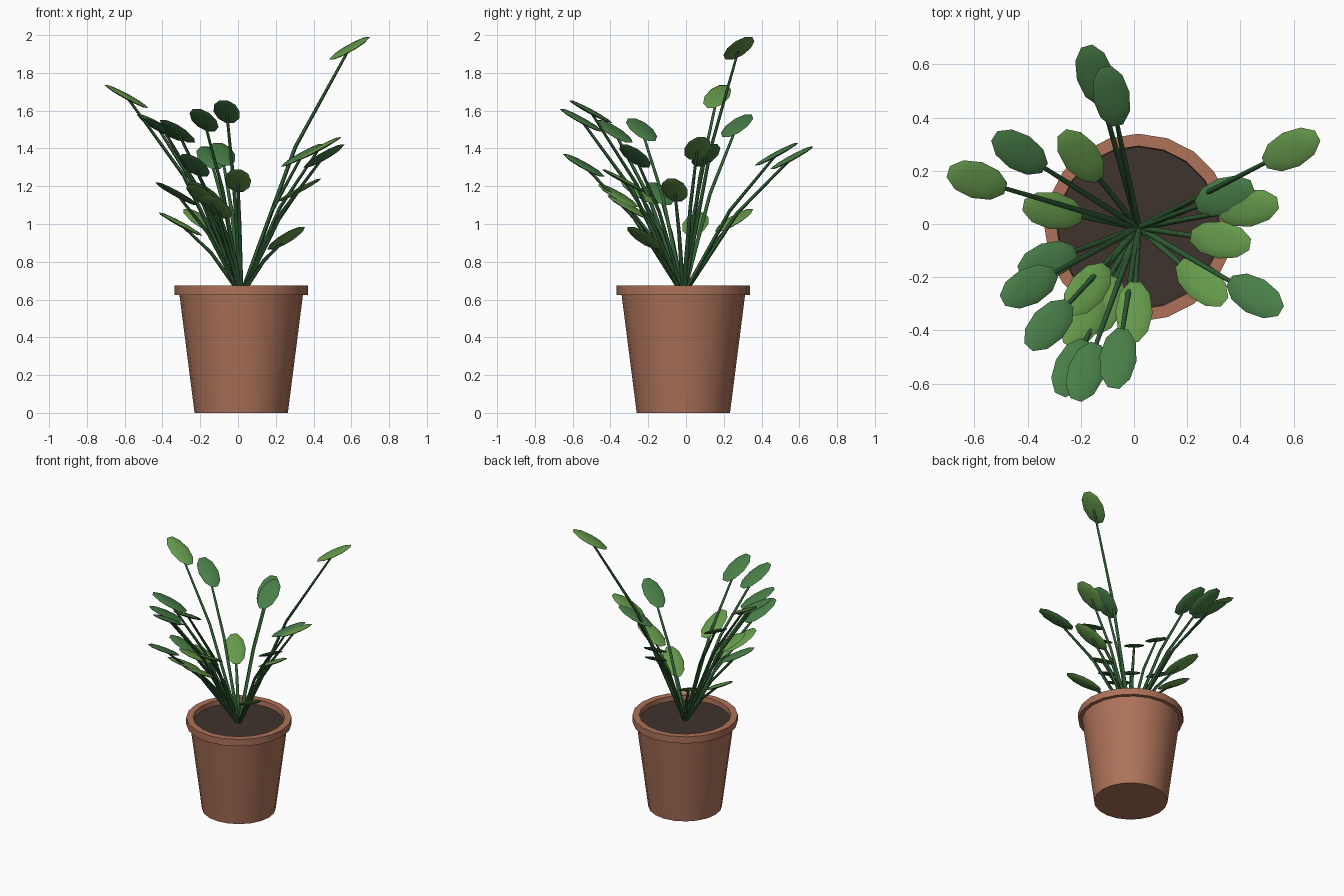
import bpy, bmesh, math
from mathutils import Vector, Matrix

if "Cube" in bpy.data.objects:
    bpy.data.objects.remove(bpy.data.objects["Cube"])

CX, CY = 0.017, -0.014
SOIL_Z = 0.64


def material(name, color):
    m = bpy.data.materials.new(name)
    m.diffuse_color = (*color, 1)
    m.use_nodes = True
    m.node_tree.nodes["Principled BSDF"].inputs["Base Color"].default_value = m.diffuse_color
    return m


TERRACOTTA = material("terracotta", (0.42, 0.17, 0.10))
SOIL = material("soil", (0.05, 0.033, 0.027))
STEM = material("stem_green", (0.03, 0.11, 0.035))
DARK = material("leaf_dark", (0.065, 0.21, 0.065))
LIGHT = material("leaf_light", (0.13, 0.32, 0.07))


def finish(bm, name, mat, angle=30):
    bmesh.ops.recalc_face_normals(bm, faces=bm.faces)
    me = bpy.data.meshes.new(name)
    bm.to_mesh(me)
    bm.free()
    me.materials.append(mat)
    ob = bpy.data.objects.new(name, me)
    bpy.context.collection.objects.link(ob)
    bpy.context.view_layer.objects.active = ob
    bpy.ops.object.select_all(action='DESELECT')
    ob.select_set(True)
    bpy.ops.object.shade_smooth_by_angle(angle=math.radians(angle))
    return ob


def skin(bm, rings):
    """Join successive rings of vertices with quads and cap both ends."""
    for a, b in zip(rings, rings[1:]):
        n = len(a)
        for i in range(n):
            bm.faces.new((a[i], a[(i + 1) % n], b[(i + 1) % n], b[i]))
    bm.faces.new(rings[0])
    bm.faces.new(rings[-1])


def lathe(name, profile, mat, sides=20):
    bm = bmesh.new()
    rings = []
    for r, z in profile:
        rings.append([bm.verts.new((CX + r * math.cos(2 * math.pi * i / sides),
                                    CY + r * math.sin(2 * math.pi * i / sides), z))
                      for i in range(sides)])
    skin(bm, rings)
    return finish(bm, name, mat)


def stem(name, points, radii, sides=6):
    bm = bmesh.new()
    rings = []
    for k, (p, r) in enumerate(zip(points, radii)):
        d = points[min(k + 1, len(points) - 1)] - points[max(k - 1, 0)]
        side = d.cross(Vector((0, 0, 1))).normalized()
        up = side.cross(d).normalized()
        rings.append([bm.verts.new(p + r * (math.cos(2 * math.pi * i / sides) * side
                                            + math.sin(2 * math.pi * i / sides) * up))
                      for i in range(sides)])
    skin(bm, rings)
    return finish(bm, name, STEM, 60)


def leaf(name, centre, azimuth, mat):
    bm = bmesh.new()
    bmesh.ops.create_uvsphere(bm, u_segments=10, v_segments=6, radius=1)
    m = (Matrix.Translation(centre) @ Matrix.Rotation(azimuth, 4, 'Z')
         @ Matrix.Rotation(math.radians(-28), 4, 'Y')
         @ Matrix.Diagonal((0.134, 0.07, 0.012, 1)))
    bm.transform(m)
    return finish(bm, name, mat, 80)


# Pot body, rim and soil
lathe("pot", [(0.247, 0), (0.327, 0.625), (0.353, 0.625), (0.353, 0.675),
              (0.307, 0.675), (0.302, 0.60)], TERRACOTTA)
lathe("soil", [(0.301, 0.59), (0.304, SOIL_Z)], SOIL)

# Leaf centres
dark_leaves = [
    (-0.147, 0.56, 1.35), (-0.085, 0.48, 1.37), (-0.43, 0.27, 1.52),
    (-0.325, -0.14, 1.16), (-0.395, -0.235, 1.50), (-0.32, -0.38, 1.49),
    (-0.23, -0.54, 1.31), (-0.18, -0.555, 1.55), (-0.06, -0.505, 1.595),
    (0.455, -0.27, 1.36), (0.34, 0.105, 1.365)]
light_leaves = [
    (-0.20, 0.255, 1.02), (-0.59, 0.165, 1.675), (-0.305, 0.05, 1.00),
    (-0.175, -0.245, 1.165), (-0.19, -0.36, 1.15), (-0.11, -0.305, 1.09),
    (0.0, -0.33, 1.23), (0.255, -0.22, 0.925), (0.325, -0.06, 1.18),
    (0.43, 0.06, 1.40), (0.59, 0.28, 1.93)]

# Bent stem and tilted leaf for each position
root = Vector((CX, CY, SOIL_Z - 0.015))
for mat, group in ((DARK, dark_leaves), (LIGHT, light_leaves)):
    for i, c in enumerate(group):
        c = Vector(c)
        d = c - root
        mid = root + Vector((d.x * 0.5, d.y * 0.5, d.z * 0.6))
        stem(f"{mat.name}_stem_{i + 1}", [root, mid, c], (0.012, 0.010, 0.007))
        leaf(f"{mat.name}_{i + 1}", c, math.atan2(d.y, d.x), mat)
